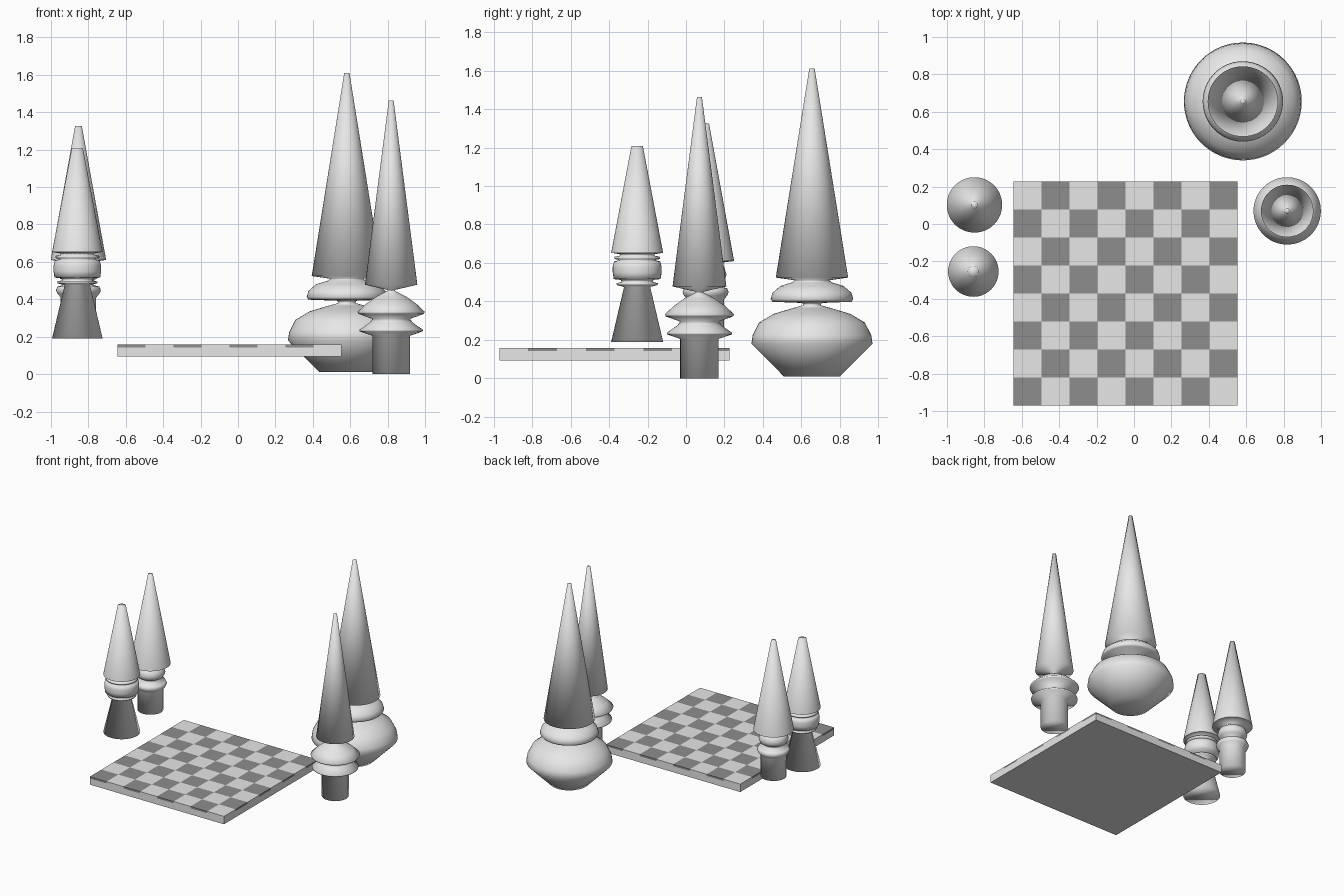
import bpy, bmesh, math
from mathutils import Matrix, Vector

if "Cube" in bpy.data.objects:
    bpy.data.objects.remove(bpy.data.objects["Cube"])


def material(name, v):
    m = bpy.data.materials.new(name)
    m.diffuse_color = (v, v, v, 1)
    m.use_nodes = True
    m.node_tree.nodes["Principled BSDF"].inputs["Base Color"].default_value = m.diffuse_color
    return m


LIGHT = material("light_grey", 0.8)
DARK = material("dark_grey", 0.27)


def finish(name, bm, mats):
    me = bpy.data.meshes.new(name)
    bm.to_mesh(me)
    bm.free()
    for m in mats:
        me.materials.append(m)
    ob = bpy.data.objects.new(name, me)
    bpy.context.collection.objects.link(ob)
    return ob


def turned_piece(name, x, y, profile, sharp=(), sides=64):
    """Revolve a (radius, height) profile, bottom to top, into a closed solid."""
    bm = bmesh.new()
    rings = []
    for r, z in profile:
        rings.append([bm.verts.new((x + r * math.cos(t), y + r * math.sin(t), z))
                      for t in (2 * math.pi * i / sides for i in range(sides))])
    for a, b in zip(rings, rings[1:]):
        for i in range(sides):
            j = (i + 1) % sides
            bm.faces.new((a[i], a[j], b[j], b[i]))
    bm.faces.new(rings[0][::-1])
    bm.faces.new(rings[-1])
    for f in bm.faces:
        f.smooth = True
    # crisp rims where asked
    for k in sharp:
        for i in range(sides):
            bm.edges.get((rings[k][i], rings[k][(i + 1) % sides])).smooth = False
    return finish(name, bm, [LIGHT])


def add_box(bm, lo, hi):
    lo, hi = Vector(lo), Vector(hi)
    mat = Matrix.Translation((lo + hi) / 2) @ Matrix.Diagonal((hi - lo).to_4d())
    mat[3][3] = 1
    vs = bmesh.ops.create_cube(bm, size=1, matrix=mat)["verts"]
    return {f for v in vs for f in v.link_faces}


# chequered board: slab and 8 x 8 raised squares
X0, Y0, S = -0.643, -0.97, 1.197 / 8
bm = bmesh.new()
add_box(bm, (X0, Y0, 0.093), (X0 + 8 * S, Y0 + 8 * S, 0.142))
finish("board_slab", bm, [LIGHT])

bm = bmesh.new()
for i in range(8):
    for j in range(8):
        faces = add_box(bm, (X0 + i * S, Y0 + j * S, 0.142),
                        (X0 + (i + 1) * S, Y0 + (j + 1) * S, 0.157))
        for f in faces:
            f.material_index = (i + j + 1) % 2
finish("board_squares", bm, [LIGHT, DARK])

# large piece: bulb, disc, tall cone
turned_piece("large_bulb_piece", 0.582, 0.655, [
    (0.146, 0.01), (0.315, 0.18), (0.308, 0.225), (0.275, 0.29), (0.20, 0.335),
    (0.10, 0.365), (0.045, 0.38), (0.05, 0.392),
    (0.205, 0.398), (0.215, 0.412), (0.205, 0.445), (0.165, 0.48), (0.10, 0.50),
    (0.09, 0.51), (0.188, 0.524), (0.014, 1.61)])

# right piece: round stem, two flared discs, tall cone
turned_piece("double_disc_piece", 0.819, 0.07, [
    (0.10, 0.0), (0.10, 0.205), (0.168, 0.228), (0.170, 0.237), (0.115, 0.275),
    (0.10, 0.295), (0.175, 0.322), (0.180, 0.333), (0.135, 0.375), (0.08, 0.415),
    (0.02, 0.445), (0.02, 0.45), (0.14, 0.478), (0.013, 1.462)])

# left front piece: flared foot, banded collar, blunt cone
turned_piece("flared_foot_piece", -0.859, -0.254, [
    (0.135, 0.19), (0.068, 0.475), (0.105, 0.485), (0.109, 0.494), (0.08, 0.502),
    (0.085, 0.512), (0.122, 0.516), (0.127, 0.55), (0.127, 0.58), (0.12, 0.608),
    (0.09, 0.615), (0.118, 0.62), (0.118, 0.632), (0.09, 0.638), (0.09, 0.645),
    (0.135, 0.653), (0.03, 1.207)], sharp=(15,))

# left back piece: round stem, disc, bead, pointed cone
turned_piece("straight_stem_piece", -0.853, 0.102, [
    (0.095, 0.235), (0.095, 0.41), (0.112, 0.43), (0.12, 0.448), (0.112, 0.468),
    (0.065, 0.48), (0.065, 0.495), (0.098, 0.51), (0.109, 0.54), (0.098, 0.575),
    (0.07, 0.592), (0.07, 0.60), (0.148, 0.61), (0.018, 1.326)], sharp=(12,))
